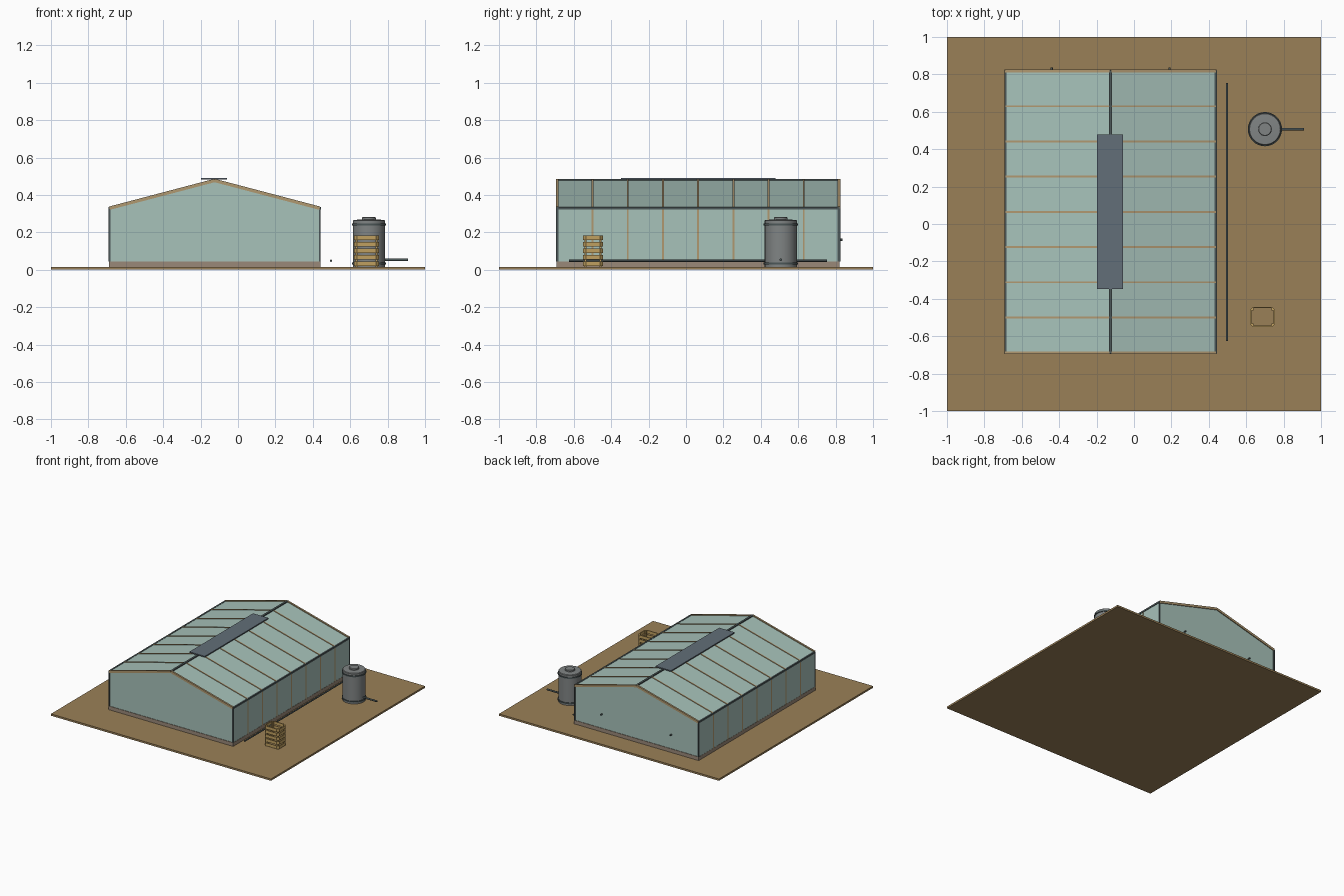
import bpy, bmesh, math
from mathutils import Vector, Matrix

if "Cube" in bpy.data.objects:
    bpy.data.objects.remove(bpy.data.objects["Cube"])


def material(name, r, g, b):
    def lin(c):
        c /= 255
        return c / 12.92 if c <= 0.04045 else ((c + 0.055) / 1.055) ** 2.4
    m = bpy.data.materials.new(name)
    m.diffuse_color = (lin(r), lin(g), lin(b), 1)
    m.use_nodes = True
    m.node_tree.nodes["Principled BSDF"].inputs["Base Color"].default_value = m.diffuse_color
    return m


SOIL = material("soil brown", 154, 128, 87)
GLASS = material("pale green glass", 167, 194, 186)
WOOD = material("tan timber", 176, 152, 112)
STEEL = material("dark steel", 76, 87, 88)
BASE = material("stone base", 154, 137, 121)
VENT = material("slate vent", 98, 110, 120)
TANK = material("grey tank", 128, 132, 132)
CRATE = material("yellow crate wood", 192, 160, 96)


def finish(name, bm, mat, smooth=False):
    bmesh.ops.recalc_face_normals(bm, faces=bm.faces)
    me = bpy.data.meshes.new(name)
    bm.to_mesh(me)
    bm.free()
    me.materials.append(mat)
    ob = bpy.data.objects.new(name, me)
    bpy.context.collection.objects.link(ob)
    if smooth:
        bpy.context.view_layer.objects.active = ob
        ob.select_set(True)
        bpy.ops.object.shade_smooth_by_angle(angle=math.radians(35))
        ob.select_set(False)
    return ob


def box(name, lo, hi, mat):
    lo, hi = Vector(lo), Vector(hi)
    bm = bmesh.new()
    bmesh.ops.create_cube(bm, size=1, matrix=Matrix.Translation((lo + hi) / 2)
                          @ Matrix.Diagonal((*(hi - lo), 1)))
    return finish(name, bm, mat)


def beam(name, a, b, w, h, mat):
    a, b = Vector(a), Vector(b)
    rot = (b - a).to_track_quat('X', 'Z').to_matrix().to_4x4()
    bm = bmesh.new()
    bmesh.ops.create_cube(bm, size=1, matrix=Matrix.Translation((a + b) / 2) @ rot
                          @ Matrix.Diagonal(((b - a).length, w, h, 1)))
    return finish(name, bm, mat)


def rod(name, a, b, r, mat, sides=12):
    a, b = Vector(a), Vector(b)
    rot = (b - a).to_track_quat('Z', 'Y').to_matrix().to_4x4()
    bm = bmesh.new()
    bmesh.ops.create_cone(bm, cap_ends=True, segments=sides, radius1=r, radius2=r,
                          depth=(b - a).length, matrix=Matrix.Translation((a + b) / 2) @ rot)
    return finish(name, bm, mat, True)


def lathe(name, profile, centre, mat, sides=32):
    bm = bmesh.new()
    vs = [bm.verts.new((r, 0, z)) for r, z in profile]
    es = [bm.edges.new(p) for p in zip(vs, vs[1:])]
    bmesh.ops.spin(bm, geom=vs + es, cent=(0, 0, 0), axis=(0, 0, 1),
                   angle=math.tau, steps=sides)
    bmesh.ops.remove_doubles(bm, verts=bm.verts, dist=1e-5)
    bmesh.ops.translate(bm, verts=bm.verts, vec=centre)
    return finish(name, bm, mat, True)


# Ground slab
box("ground_slab", (-1, -1, 0), (1, 1, 0.015), SOIL)

# Greenhouse dimensions
CX, HW, Y0, Y1 = -0.125, 0.562, -0.688, 0.818
EAVE, RIDGE = 0.328, 0.476
XL, XR = CX - HW, CX + HW

# Stone base
box("stone_base", (XL - 0.004, Y0 - 0.004, 0.015), (XR + 0.004, Y1 + 0.004, 0.045), BASE)

# Gable glass
for name, y in (("front_gable_glass", Y0), ("back_gable_glass", Y1 - 0.005)):
    bm = bmesh.new()
    pts = [(XL, 0.045), (XR, 0.045), (XR, EAVE), (CX, RIDGE), (XL, EAVE)]
    f = bm.faces.new([bm.verts.new((x, y, z)) for x, z in pts])
    ext = bmesh.ops.extrude_face_region(bm, geom=[f])
    bmesh.ops.translate(bm, vec=(0, 0.005, 0),
                        verts=[v for v in ext["geom"] if isinstance(v, bmesh.types.BMVert)])
    finish(name, bm, GLASS)

YM = (Y0 + Y1) / 2
BAYS = 8
for side, s in (("left", -1), ("right", 1)):
    xe = CX + s * HW
    # Side wall and roof glass
    beam(side + "_wall_glass", (xe - s * 0.003, YM, 0.045), (xe - s * 0.003, YM, EAVE),
         0.005, 0.005, GLASS).name = side + "_glass_mullion"
    box(side + "_wall_glass", (xe - 0.0025, Y0, 0.045), (xe + 0.0025, Y1, EAVE), GLASS)
    beam(side + "_roof_glass", (xe, YM, EAVE), (CX, YM, RIDGE), Y1 - Y0, 0.006, GLASS)
    # Eave rail
    beam(side + "_eave_rail", (xe, Y0 - 0.004, EAVE), (xe, Y1 + 0.004, EAVE), 0.013, 0.014, STEEL)
    # Posts and rafters, one pair per bay line
    for i in range(BAYS + 1):
        y = Y0 + (Y1 - Y0) * i / BAYS
        end = i in (0, BAYS)
        w = 0.014 if end else 0.01
        box(f"{side}_post_{i}", (xe - 0.005, y - w / 2, 0.045), (xe + 0.005, y + w / 2, EAVE),
            STEEL if end else WOOD)
        beam(f"{side}_rafter_{i}", (xe, y, EAVE + 0.001), (CX, y, RIDGE + 0.001),
             w, 0.018 if end else 0.012, WOOD)

# Ridge rail and roof vent
box("ridge_rail", (CX - 0.008, Y0 - 0.004, RIDGE - 0.006), (CX + 0.008, Y1 + 0.004, RIDGE + 0.009), STEEL)
box("roof_vent", (-0.198, -0.348, 0.482), (-0.058, 0.478, 0.491), VENT)

# Back wall knobs
for i, x in enumerate((CX - 0.315, CX + 0.315)):
    rod(f"back_knob_{i}", (x, Y1 - 0.002, 0.16), (x, Y1 + 0.018, 0.16), 0.006, STEEL)

# Irrigation pipe beside the greenhouse
rod("irrigation_pipe", (0.497, -0.625, 0.048), (0.497, 0.755, 0.048), 0.006, STEEL)

# Water tank with bands, lid and outlet
T = (0.70, 0.507, 0)
lathe("tank_body", [(0, 0.015), (0.086, 0.015), (0.086, 0.245), (0.086, 0.262),
                    (0.082, 0.266), (0.037, 0.269), (0, 0.269)], T, TANK)
lathe("tank_cap", [(0, 0.266), (0.037, 0.266), (0.037, 0.278), (0.033, 0.281), (0, 0.281)], T, TANK)
for i, z in enumerate((0.033, 0.242)):
    lathe(f"tank_band_{i}", [(0.085, z - 0.005), (0.0915, z - 0.005), (0.0915, z + 0.005),
                             (0.085, z + 0.005), (0.085, z - 0.005)], T, STEEL)
rod("tank_outlet", (0.77, 0.507, 0.053), (0.908, 0.507, 0.053), 0.007, STEEL)

# Crate: stacked chamfered slat rings on corner posts
X, Y, HX, HY, CH = 0.687, -0.497, 0.067, 0.054, 0.016


def ring_points(inset):
    hx, hy, c = HX - inset, HY - inset, CH - inset * 0.4
    return [(X + a, Y + b) for a, b in (
        (hx, -hy + c), (hx, hy - c), (hx - c, hy), (-hx + c, hy),
        (-hx, hy - c), (-hx, -hy + c), (-hx + c, -hy), (hx - c, -hy))]


for i in range(5):
    z0 = 0.02 + i * 0.0345
    bm = bmesh.new()
    loops = [[bm.verts.new((x, y, z)) for x, y in ring_points(ins)]
             for ins, z in ((0, z0), (0, z0 + 0.025), (0.007, z0 + 0.025), (0.007, z0))]
    for k in range(4):
        a, b = loops[k], loops[(k + 1) % 4]
        for j in range(8):
            n = (j + 1) % 8
            bm.faces.new((a[j], a[n], b[n], b[j]))
    finish(f"crate_slat_ring_{i}", bm, CRATE)
for i, (sx, sy) in enumerate(((-1, -1), (1, -1), (1, 1), (-1, 1))):
    px, py = X + sx * (HX - 0.014), Y + sy * (HY - 0.014)
    box(f"crate_post_{i}", (px - 0.006, py - 0.006, 0.015), (px + 0.006, py + 0.006, 0.183), CRATE)
